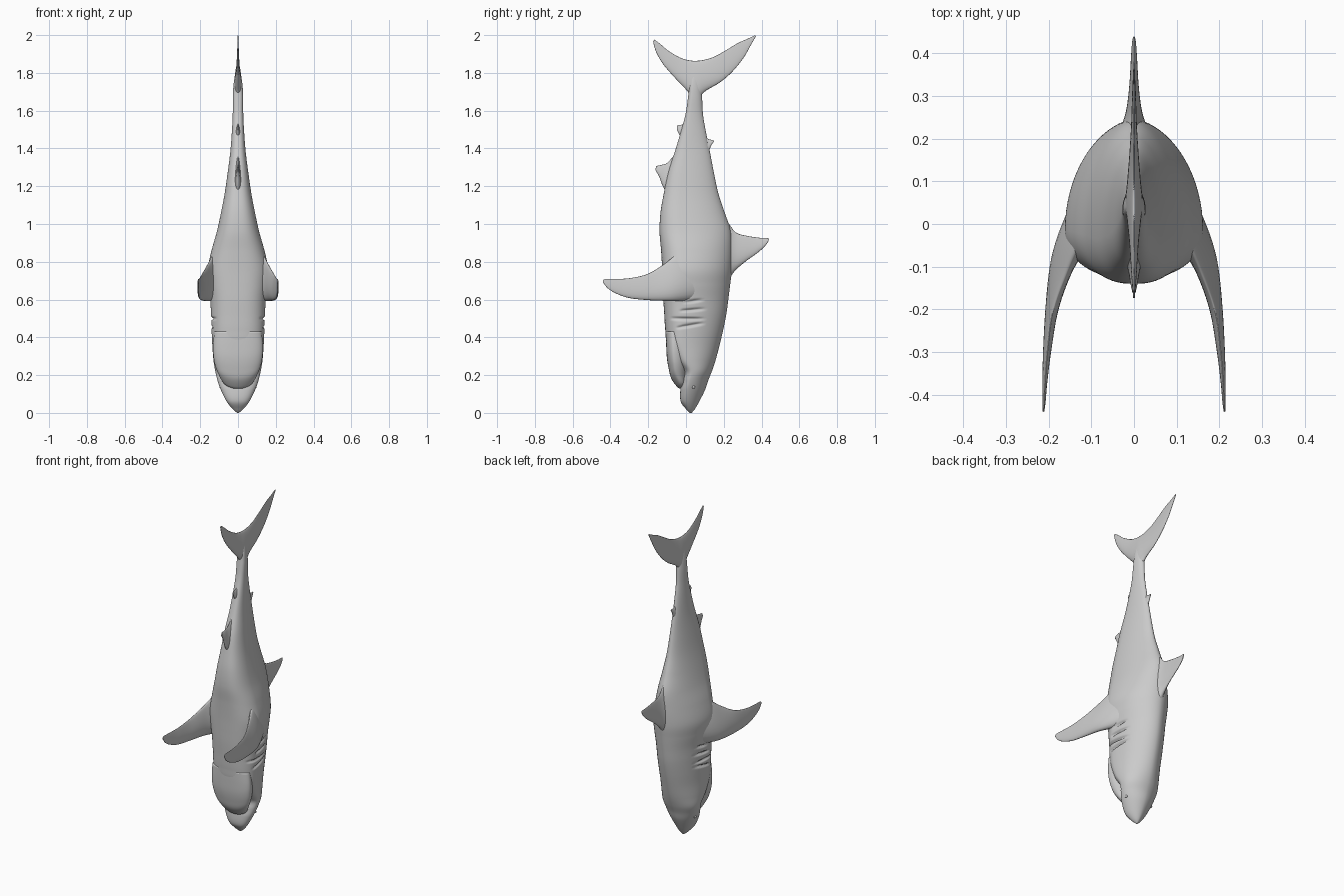
import bpy, bmesh, math
from mathutils import Vector

skin = bpy.data.materials.new("grey skin")
skin.diffuse_color = (0.6, 0.6, 0.6, 1)


def sample(rows, t):
    """Smooth interpolation of rows at float index t."""
    n = len(rows) - 1
    i = min(int(t), n - 1)
    f = t - i
    a, b, c, d = (rows[min(max(k, 0), n)] for k in (i - 1, i, i + 1, i + 2))
    return [q + 0.5 * f * (r - p + f * (2*p - 5*q + 4*r - s + f * (3*(q - r) + s - p)))
            for p, q, r, s in zip(a, b, c, d)]


def loft(name, rings):
    """Skin closed rings of points and cap both ends."""
    bm = bmesh.new()
    loops = [[bm.verts.new(p) for p in r] for r in rings]
    n = len(loops[0])
    for a, b in zip(loops, loops[1:]):
        for k in range(n):
            bm.faces.new((a[k], a[(k + 1) % n], b[(k + 1) % n], b[k]))
    bm.faces.new(loops[0][::-1])
    bm.faces.new(loops[-1])
    bmesh.ops.recalc_face_normals(bm, faces=bm.faces)
    me = bpy.data.meshes.new(name)
    bm.to_mesh(me)
    bm.free()
    ob = bpy.data.objects.new(name, me)
    bpy.context.collection.objects.link(ob)
    me.materials.append(skin)
    me.polygons.foreach_set("use_smooth", [True] * len(me.polygons))
    return ob


# Gill slits: (y start, z start, y end, z end) on each flank
GILLS = [(-0.05, 0.45, 0.09, 0.475), (-0.08, 0.50, 0.09, 0.497),
         (-0.03, 0.54, 0.09, 0.55), (0.0, 0.585, 0.085, 0.60)]


def gill_depth(y, z):
    depth = 0
    for y0, z0, y1, z1 in GILLS:
        f = (y - y0) / (y1 - y0)
        if 0 < f < 1:
            dz = z - (z0 + (z1 - z0) * f)
            depth += 0.016 * math.sin(math.pi * f) ** 0.5 * math.exp(-(dz / 0.006) ** 2)
    return depth


def section(z, yf, yb, w, n=72):
    """Egg-shaped section: flat belly, narrow back."""
    ym = yf + 0.3 * (yb - yf)
    ring = []
    for k in range(n):
        a = 2 * math.pi * k / n
        c, s = math.cos(a), math.sin(a)
        y = ym + s * ((yb - ym) if s > 0 else (ym - yf))
        x = w * math.copysign(abs(c) ** (1.12 if s > 0 else 0.75), c)
        x -= math.copysign(min(gill_depth(y, z), abs(x)), x)
        ring.append((x, y, z))
    return ring


# Body from snout to tail stem: z, belly y, back y, half width
BODY = [(0.0, 0.02, 0.03, 0.004), (0.02, 0.0, 0.047, 0.028), (0.06, -0.028, 0.07, 0.06),
        (0.12, -0.03, 0.10, 0.09), (0.17, -0.02, 0.117, 0.108), (0.22, -0.015, 0.137, 0.12),
        (0.28, -0.06, 0.157, 0.13), (0.36, -0.10, 0.178, 0.136), (0.44, -0.11, 0.197, 0.14),
        (0.52, -0.115, 0.213, 0.143), (0.60, -0.12, 0.224, 0.147), (0.68, -0.123, 0.234, 0.157),
        (0.76, -0.126, 0.243, 0.161), (0.86, -0.132, 0.245, 0.14), (0.96, -0.14, 0.238, 0.112),
        (1.06, -0.135, 0.205, 0.09), (1.16, -0.118, 0.172, 0.071), (1.27, -0.095, 0.148, 0.055),
        (1.38, -0.06, 0.127, 0.041), (1.48, -0.03, 0.107, 0.033), (1.58, -0.003, 0.09, 0.028),
        (1.68, 0.012, 0.085, 0.027), (1.75, 0.02, 0.08, 0.022), (1.84, 0.04, 0.06, 0.006)]
steps = 14
loft("body", [section(*sample(BODY, i / steps)) for i in range((len(BODY) - 1) * steps + 1)])

# Lower jaw with a rim that rises toward the mouth corners
JAW = [(0.128, -0.03, -0.015, 0.03), (0.137, -0.046, 0.005, 0.075), (0.18, -0.077, 0.01, 0.105),
       (0.23, -0.091, 0.02, 0.122), (0.29, -0.101, 0.03, 0.13), (0.36, -0.105, 0.03, 0.132),
       (0.43, -0.107, 0.03, 0.125)]
rings = []
for i in range((len(JAW) - 1) * 6 + 1):
    row = sample(JAW, i / 6)
    fade = max(0, 1 - (row[0] - 0.128) / 0.2)
    rings.append([(x, y, z + 3.5 * x * x * fade) for x, y, z in section(*row)])
loft("lower_jaw", rings)


def fin(name, rows, n=28, steps=8):
    """Fin from rows of leading point, trailing point, half thickness."""
    count = (len(rows) - 1) * steps
    data = [sample(rows, i / steps) for i in range(count + 1)]
    mids = [(Vector(d[:3]) + Vector(d[3:6])) / 2 for d in data]
    rings = []
    for i, d in enumerate(data):
        lead, trail = Vector(d[:3]), Vector(d[3:6])
        span = mids[min(i + 1, count)] - mids[max(i - 1, 0)]
        nor = (trail - lead).cross(span).normalized()
        ring = []
        for k in range(n):
            a = 2 * math.pi * k / n
            u = (1 - math.cos(a)) / 2
            t = d[6] * math.sin(a) * (1.25 - 0.75 * u)
            ring.append(lead.lerp(trail, u) + nor * t)
        rings.append(ring)
    return loft(name, rings)


def flat_fin(name, rows):
    """Fin in the middle plane: lead y, z, trail y, z, half thickness."""
    return fin(name, [(0, a, b, 0, c, d, t) for a, b, c, d, t in rows])


# Pectoral fins, curving down from the flanks
for side, label in ((1, "left"), (-1, "right")):
    fin(label + "_pectoral_fin", [
        (side * xl, yl, zl, side * xt, yt, zt, t) for xl, yl, zl, xt, yt, zt, t in (
            (0.105, 0.06, 0.60, 0.09, 0.03, 0.90, 0.045),
            (0.15, -0.03, 0.592, 0.13, -0.05, 0.84, 0.038),
            (0.178, -0.10, 0.593, 0.16, -0.12, 0.785, 0.027),
            (0.194, -0.20, 0.597, 0.19, -0.205, 0.735, 0.016),
            (0.204, -0.30, 0.608, 0.203, -0.30, 0.713, 0.010),
            (0.209, -0.37, 0.632, 0.209, -0.38, 0.709, 0.006),
            (0.211, -0.415, 0.66, 0.211, -0.425, 0.709, 0.004),
            (0.212, -0.438, 0.69, 0.212, -0.44, 0.702, 0.002))])

# Dorsal fin
flat_fin("dorsal_fin", [
    (0.16, 0.66, 0.14, 1.10, 0.06), (0.225, 0.71, 0.22, 1.01, 0.034),
    (0.265, 0.758, 0.265, 0.955, 0.02), (0.32, 0.805, 0.325, 0.937, 0.012),
    (0.38, 0.848, 0.39, 0.927, 0.008), (0.42, 0.885, 0.43, 0.925, 0.005),
    (0.437, 0.91, 0.44, 0.922, 0.002)])

# Small rear fins
flat_fin("second_dorsal_fin", [
    (0.09, 1.34, 0.08, 1.50, 0.018), (0.122, 1.39, 0.112, 1.455, 0.010),
    (0.135, 1.418, 0.132, 1.446, 0.006), (0.147, 1.435, 0.146, 1.446, 0.003)])
flat_fin("pelvic_fin", [
    (-0.07, 1.12, -0.05, 1.38, 0.026), (-0.118, 1.19, -0.098, 1.325, 0.014),
    (-0.142, 1.25, -0.13, 1.313, 0.009), (-0.162, 1.285, -0.158, 1.307, 0.004)])
flat_fin("anal_fin", [
    (0.0, 1.42, 0.01, 1.56, 0.018), (-0.033, 1.47, -0.018, 1.528, 0.010),
    (-0.049, 1.50, -0.045, 1.524, 0.004)])

# Crescent tail fin, lower tip to upper tip
flat_fin("tail_fin", [
    (-0.174, 1.965, -0.168, 1.977, 0.002), (-0.158, 1.91, -0.135, 1.952, 0.004),
    (-0.12, 1.845, -0.09, 1.915, 0.007), (-0.06, 1.775, -0.03, 1.88, 0.011),
    (0.0, 1.712, 0.015, 1.867, 0.017), (0.05, 1.66, 0.05, 1.864, 0.022),
    (0.105, 1.705, 0.09, 1.868, 0.017), (0.18, 1.75, 0.15, 1.886, 0.011),
    (0.245, 1.806, 0.215, 1.922, 0.007), (0.305, 1.88, 0.275, 1.958, 0.005),
    (0.345, 1.95, 0.325, 1.98, 0.003), (0.37, 1.994, 0.366, 2.0, 0.0015)])

# Eyes
for side, label in ((1, "left"), (-1, "right")):
    bpy.ops.mesh.primitive_uv_sphere_add(segments=16, ring_count=10, radius=0.008,
                                         location=(side * 0.091, 0.04, 0.137))
    eye = bpy.context.object
    eye.name = label + "_eye"
    eye.data.materials.append(skin)
    bpy.ops.object.shade_smooth()
